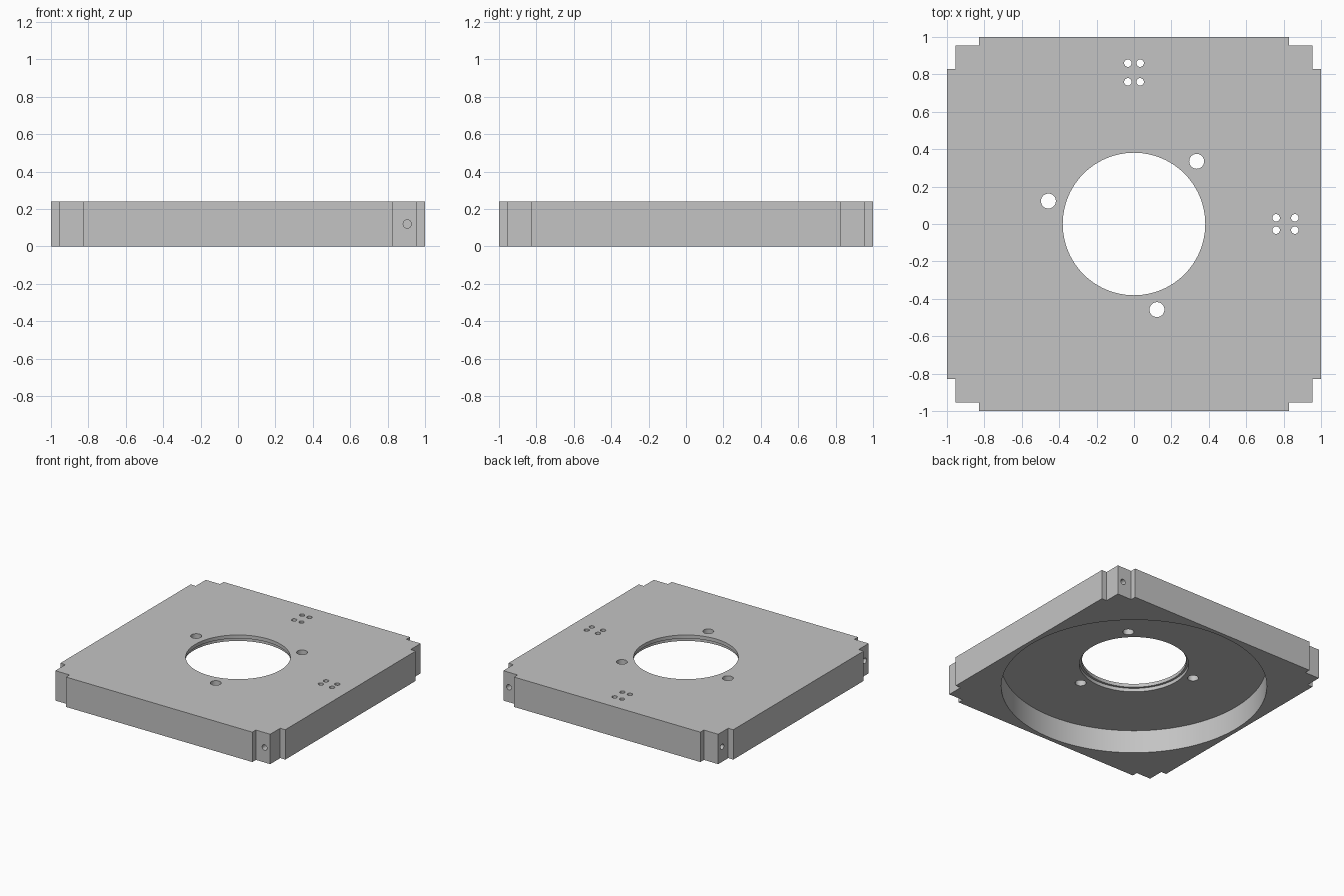
import bpy
import bmesh
from math import radians, cos, sin, pi
from mathutils import Matrix, Vector

cube = bpy.data.objects.get("Cube")
if cube:
    bpy.data.objects.remove(cube, do_unlink=True)

HEIGHT = 0.24
OUTER, INNER, STEP = 1.0, 0.955, 0.828   # side, corner and notch distances

grey = bpy.data.materials.new("machined grey")
grey.use_nodes = True
grey.diffuse_color = (0.55, 0.55, 0.55, 1)
grey.node_tree.nodes["Principled BSDF"].inputs["Base Color"].default_value = (0.55, 0.55, 0.55, 1)


def add_object(name, bm):
    bmesh.ops.recalc_face_normals(bm, faces=bm.faces)
    mesh = bpy.data.meshes.new(name)
    bm.to_mesh(mesh)
    bm.free()
    mesh.materials.append(grey)
    obj = bpy.data.objects.new(name, mesh)
    bpy.context.collection.objects.link(obj)
    return obj


# Square block with stepped corners, one corner profile turned four times
corner = [(OUTER, STEP), (INNER, STEP), (INNER, INNER), (STEP, INNER), (STEP, OUTER)]
bm = bmesh.new()
outline = []
for turn in range(4):
    rotation = Matrix.Rotation(turn * pi / 2, 3, "Z")
    outline += [bm.verts.new(rotation @ Vector((x, y, 0))) for x, y in corner]
base = bm.faces.new(outline)
top = bmesh.ops.extrude_face_region(bm, geom=[base])
bmesh.ops.translate(bm, vec=(0, 0, HEIGHT),
                    verts=[v for v in top["geom"] if isinstance(v, bmesh.types.BMVert)])
plate = add_object("housing_plate", bm)
bpy.context.view_layer.objects.active = plate
plate.select_set(True)


def drill(start, end, radius, segments=24):
    """Cut a round hole between two points."""
    start, end = Vector(start), Vector(end)
    axis = end - start
    bm = bmesh.new()
    place = Matrix.Translation((start + end) / 2) @ axis.to_track_quat("Z", "Y").to_matrix().to_4x4()
    bmesh.ops.create_cone(bm, cap_ends=True, segments=segments, radius1=radius,
                          radius2=radius, depth=axis.length, matrix=place)
    cutter = add_object("drill_cutter", bm)
    cutter.hide_render = True
    mod = plate.modifiers.new("drill", "BOOLEAN")
    mod.operation = "DIFFERENCE"
    mod.solver = "EXACT"
    mod.object = cutter
    bpy.ops.object.modifier_apply(modifier=mod.name)
    bpy.data.objects.remove(cutter, do_unlink=True)


def drill_through(x, y, radius, top=0.3, segments=24):
    drill((x, y, -0.1), (x, y, top), radius, segments)


# Wide round recess underneath, shallow counterbore and central opening
drill_through(0, 0, 0.967, top=0.184, segments=128)
drill_through(0, 0, 0.398, top=0.212, segments=96)
drill_through(0, 0, 0.381, segments=96)

# Three mounting holes around the opening
for angle in (45, 165, 285):
    a = radians(angle)
    drill_through(0.474 * cos(a), 0.474 * sin(a), 0.04, segments=32)

# Two groups of four small holes
for side in (-0.033, 0.033):
    for reach in (0.76, 0.86):
        drill_through(side, reach, 0.02)
        drill_through(reach, side, 0.02)

# Blind holes in the corner faces: two along y, two along x
for s in (-1, 1):
    drill((0.905, s * 1.05, HEIGHT / 2), (0.905, s * 0.6, HEIGHT / 2), 0.022)
    drill((-1.05, s * 0.905, HEIGHT / 2), (-0.6, s * 0.905, HEIGHT / 2), 0.022)

bpy.ops.object.shade_smooth_by_angle(angle=radians(30))
